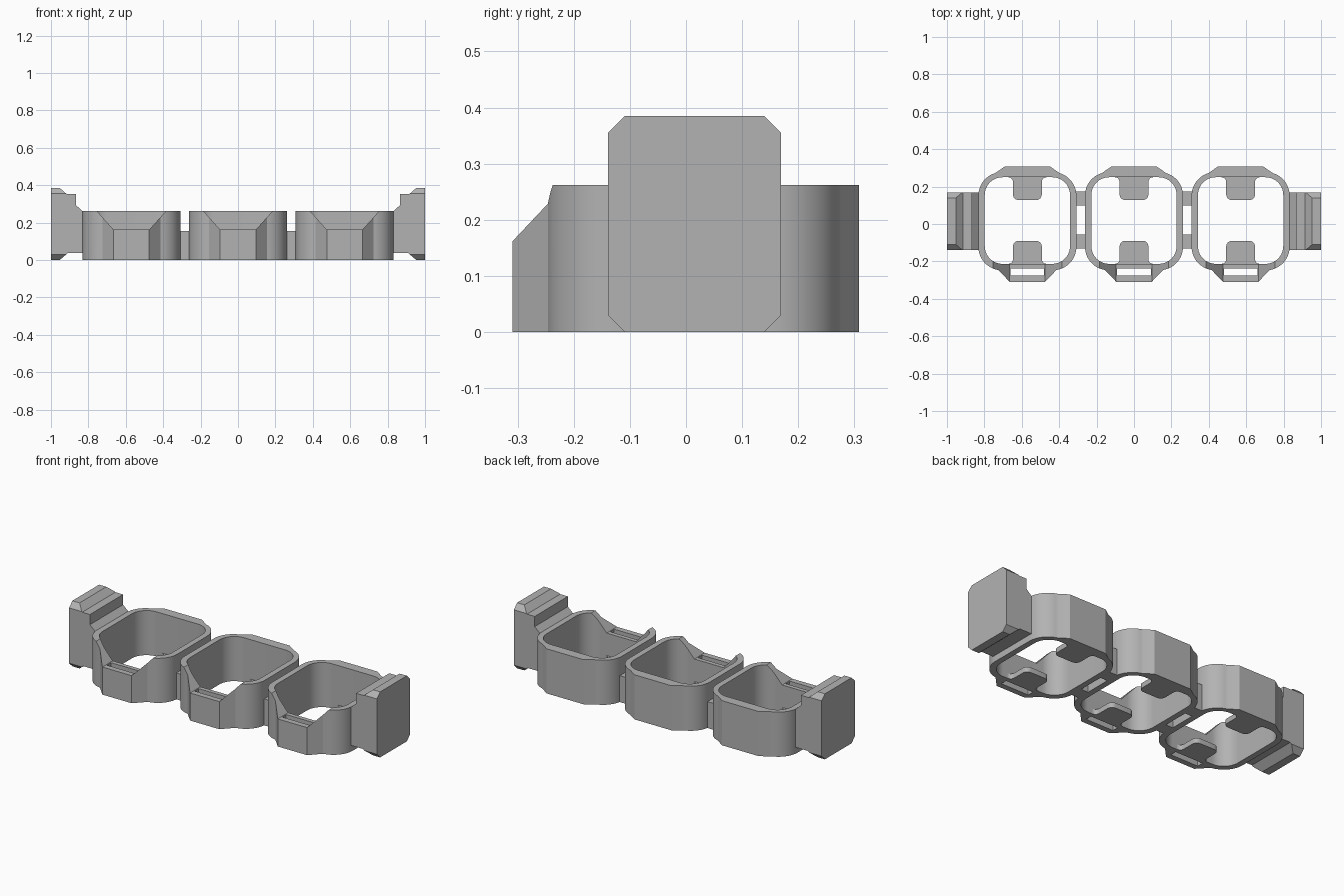
import bpy
import bmesh
import math

cube = bpy.data.objects.get("Cube")
if cube:
    bpy.data.objects.remove(cube, do_unlink=True)

GREY = 0.45
grey = bpy.data.materials.new("plain grey")
grey.use_nodes = True
grey.diffuse_color = (GREY, GREY, GREY, 1)
grey.node_tree.nodes["Principled BSDF"].inputs["Base Color"].default_value = (GREY, GREY, GREY, 1)

HEIGHT = 0.262
PITCH = 0.57
MID_Y = 0.015


def prism(name, outline, low, high, axis="z"):
    """Extrude a flat outline along one axis."""
    place = {"x": lambda u, v, w: (w, u, v),
             "y": lambda u, v, w: (u, w, v),
             "z": lambda u, v, w: (u, v, w)}[axis]
    bm = bmesh.new()
    base = [bm.verts.new(place(u, v, low)) for u, v in outline]
    top = [bm.verts.new(place(u, v, high)) for u, v in outline]
    bm.faces.new(base)
    bm.faces.new(top)
    for i in range(len(base)):
        j = (i + 1) % len(base)
        bm.faces.new((base[i], base[j], top[j], top[i]))
    bmesh.ops.recalc_face_normals(bm, faces=bm.faces)
    mesh = bpy.data.meshes.new(name)
    bm.to_mesh(mesh)
    bm.free()
    mesh.materials.append(grey)
    obj = bpy.data.objects.new(name, mesh)
    bpy.context.collection.objects.link(obj)
    return obj


def activate(obj):
    bpy.ops.object.select_all(action="DESELECT")
    obj.select_set(True)
    bpy.context.view_layer.objects.active = obj


def combine(obj, cutter, operation="DIFFERENCE"):
    """Apply a boolean and throw the cutter away."""
    mod = obj.modifiers.new("cut", "BOOLEAN")
    mod.operation = operation
    mod.solver = "EXACT"
    mod.object = cutter
    cutter.hide_render = True
    activate(obj)
    bpy.ops.object.modifier_apply(modifier=mod.name)
    bpy.data.objects.remove(cutter, do_unlink=True)


def smooth(obj):
    activate(obj)
    bpy.ops.object.shade_smooth_by_angle(angle=math.radians(25))


def arc(cx, cy, r, start, end, steps=16):
    angles = [math.radians(start + (end - start) * i / steps) for i in range(steps + 1)]
    return [(cx + r * math.cos(a), cy + r * math.sin(a)) for a in angles]


def rect(x0, x1, y0, y1):
    return [(x0, y0), (x1, y0), (x1, y1), (x0, y1)]


def corners(half, r, y0, y1):
    """Four corner arcs, counter-clockwise from the rear +x corner."""
    c = half - r
    return [arc(c, y1 - r, r, 0, 90), arc(-c, y1 - r, r, 90, 180),
            arc(-c, y0 + r, r, 180, 270), arc(c, y0 + r, r, 270, 360)]


# Cup outline: rounded square with a rear pad and a front loop housing
rear_r, rear_l, front_l, front_r = corners(0.262, 0.125, -0.247, 0.277)
rear_pad = [(0.168, 0.275), (0.12, 0.308), (-0.12, 0.308), (-0.168, 0.275)]
housing = [(-0.155, -0.246), (-0.095, -0.309), (0.095, -0.309), (0.155, -0.246)]
outer = ([p for p in rear_r if p[0] > 0.17] + rear_pad +
         [p for p in rear_l if p[0] < -0.17] +
         [p for p in front_l if p[0] < -0.157] + housing +
         [p for p in front_r if p[0] > 0.157])
inner = sum(corners(0.228, 0.095, -0.213, 0.25), [])
notch = [(-0.095, 0.162), (0.095, 0.162), (0.219, 0.3), (-0.219, 0.3)]


def tab_outline(root, tip):
    """Rounded tab with a small flare where it meets the wall."""
    s = 1 if tip > root else -1
    w, r, f = 0.077, 0.03, 0.025
    half = ([(w + f - x, root + s * y) for x, y in arc(0, f, f, -90, 0, 6)] +
            [(x, tip - s * (r - y)) if s > 0 else (x, tip + r - y)
             for x, y in arc(w - r, 0, r, 0, 90, 6)])
    return half + [(-x, y) for x, y in reversed(half)]


for side, cx in (("right", -PITCH), ("middle", 0), ("left", PITCH)):
    # Hollow cup with a dipped front wall and a strap slot
    cup = prism(side + "_cup", outer, 0, HEIGHT)
    combine(cup, prism("bore", inner, -0.1, 0.4))
    combine(cup, prism("notch", notch, -0.4, -0.1, "y"))
    combine(cup, prism("slot", rect(-0.09, 0.09, -0.276, -0.238), -0.1, 0.4))
    # Floor tabs
    parts = [cup,
             prism(side + "_rear_tab", tab_outline(0.25, 0.128), 0, 0.03),
             prism(side + "_front_tab", tab_outline(-0.213, -0.09), 0, 0.03)]
    for part in parts:
        part.location.x = cx
        smooth(part)

# Bridges between neighbouring cups
for side, s in (("right", -1), ("left", 1)):
    for end, y in (("rear", 0.136), ("front", -0.094)):
        x = s * PITCH / 2
        prism(f"{side}_{end}_bridge", rect(x - 0.03, x + 0.03, y - 0.038, y + 0.038), 0, 0.155)

# End blocks: stepped side profile trimmed to chamfered corners
profile = [(0.815, 0.037), (0.91, 0.037), (0.953, 0), (1, 0), (1, 0.385),
           (0.953, 0.385), (0.915, 0.352), (0.865, 0.352), (0.865, 0.292),
           (0.832, 0.262), (0.815, 0.262)]
HALF, CH, TOP = 0.154, 0.03, 0.385
end_face = []
for y, z, dy, dz in ((HALF, 0, -CH, CH), (HALF, TOP, -CH, -CH),
                     (-HALF, TOP, CH, -CH), (-HALF, 0, CH, CH)):
    pair = [(MID_Y + y + dy, z), (MID_Y + y, z + dz)]
    end_face += pair if y * dz > 0 else pair[::-1]

for side, s in (("right", -1), ("left", 1)):
    block = prism(side + "_end_block", [(s * x, z) for x, z in profile], -0.3, 0.3, "y")
    low, high = sorted((s * 0.7, s * 1.1))
    combine(block, prism("trim", end_face, low, high, "x"), "INTERSECT")
